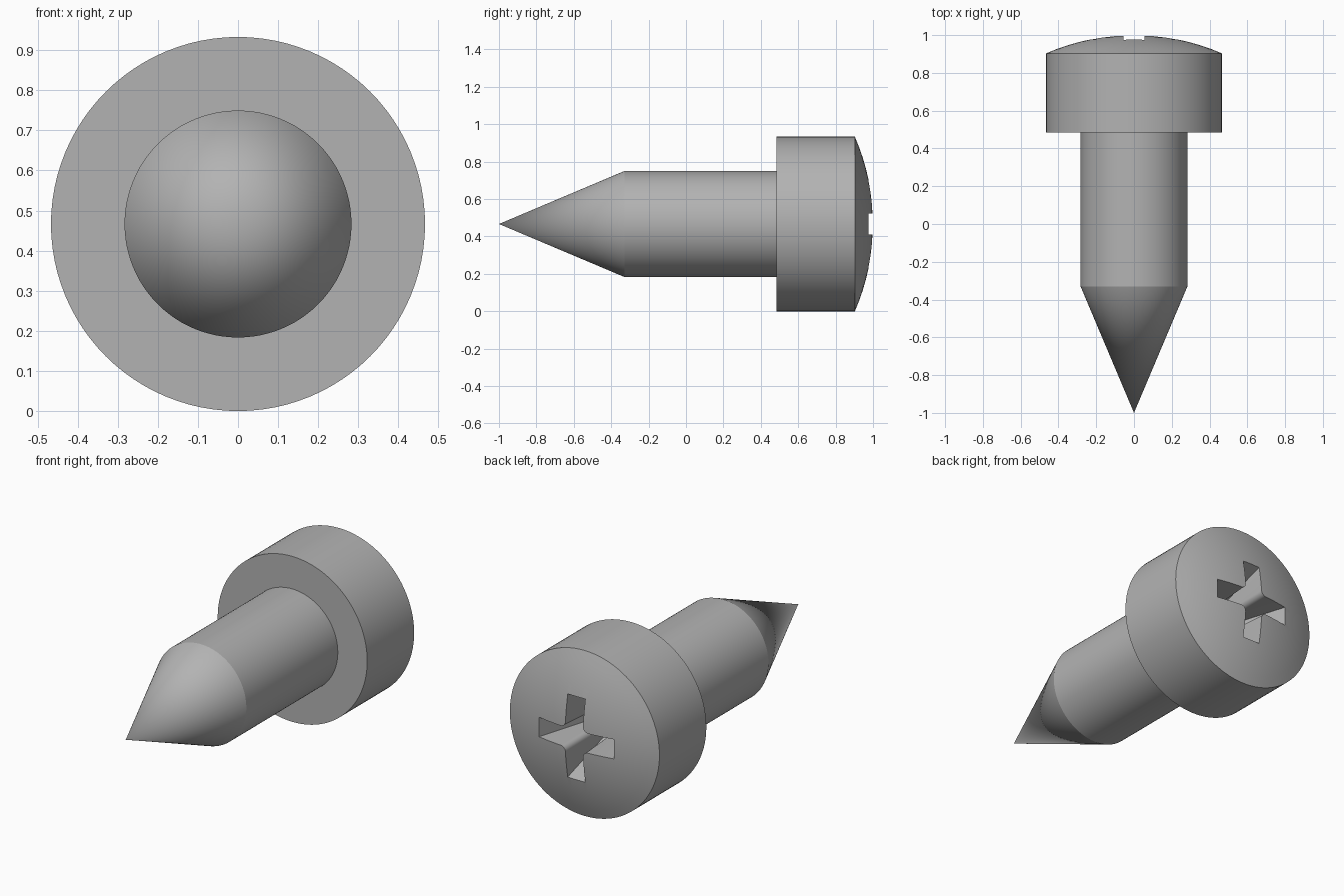
import bpy, bmesh, math

if "Cube" in bpy.data.objects:
    bpy.data.objects.remove(bpy.data.objects["Cube"])

HEAD_R, SHANK_R = 0.4665, 0.283
AXIS_Z = HEAD_R
SEGMENTS = 96

steel = bpy.data.materials.new("grey steel")
steel.diffuse_color = (0.45, 0.45, 0.45, 1)
steel.use_nodes = True
steel.node_tree.nodes["Principled BSDF"].inputs["Base Color"].default_value = steel.diffuse_color


def add_object(name, bm):
    bmesh.ops.recalc_face_normals(bm, faces=bm.faces)
    mesh = bpy.data.meshes.new(name)
    bm.to_mesh(mesh)
    bm.free()
    mesh.materials.append(steel)
    obj = bpy.data.objects.new(name, mesh)
    bpy.context.collection.objects.link(obj)
    return obj


def loft(bm, rings, close_ends=False):
    """Join equal-length rings of points with quads."""
    loops = [[bm.verts.new(p) for p in ring] for ring in rings]
    n = len(loops[0])
    for a, b in zip(loops, loops[1:]):
        for i in range(n):
            j = (i + 1) % n
            bm.faces.new((a[i], a[j], b[j], b[i]))
    if close_ends:
        bm.faces.new(loops[0])
        bm.faces.new(loops[-1])
    return loops


# Screw body: turned profile of (radius, y), from the cone to the domed head
rim_y, top_y = 0.903, 1.0
rise = top_y - rim_y
dome_r = (HEAD_R ** 2 + rise ** 2) / (2 * rise)
profile = [(SHANK_R, -0.33), (SHANK_R, 0.485), (HEAD_R, 0.485)]
max_a = math.asin(HEAD_R / dome_r)
for i in range(8):
    a = max_a * (1 - i / 8)
    profile.append((dome_r * math.sin(a), top_y - dome_r * (1 - math.cos(a))))

bm = bmesh.new()
rings = [[(r * math.cos(t), y, AXIS_Z + r * math.sin(t))
          for t in (2 * math.pi * k / SEGMENTS for k in range(SEGMENTS))]
         for r, y in profile]
loops = loft(bm, rings)
for loop, y in ((loops[0], -1.0), (loops[-1], top_y)):
    tip = bm.verts.new((0, y, AXIS_Z))
    for i in range(SEGMENTS):
        bm.faces.new((loop[i], loop[(i + 1) % SEGMENTS], tip))
screw = add_object("screw", bm)


# Cross recess: rounded-corner cross that tapers towards the bottom
def cross_ring(y, length, half, fillet):
    points = []
    for k in range(4):
        c, s = math.cos(k * math.pi / 2), math.sin(k * math.pi / 2)
        quarter = [(length, -half), (length, half)]
        m = half + fillet
        for i in range(7):
            a = math.radians(270 - 15 * i)
            quarter.append((m + fillet * math.cos(a), m + fillet * math.sin(a)))
        points += [(u * c - v * s, y, AXIS_Z + u * s + v * c) for u, v in quarter]
    return points


bm = bmesh.new()
loft(bm, [cross_ring(1.05, 0.235, 0.055, 0.03),
          cross_ring(0.977, 0.235, 0.055, 0.03),
          cross_ring(0.66, 0.115, 0.042, 0.03)], close_ends=True)
cutter = add_object("recess_cutter", bm)
cutter.hide_render = True

cut = screw.modifiers.new("cross recess", 'BOOLEAN')
cut.operation = 'DIFFERENCE'
cut.solver = 'EXACT'
cut.object = cutter
bpy.context.view_layer.objects.active = screw
screw.select_set(True)
bpy.ops.object.modifier_apply(modifier=cut.name)
bpy.data.objects.remove(cutter)

bpy.ops.object.shade_smooth_by_angle(angle=math.radians(20))
